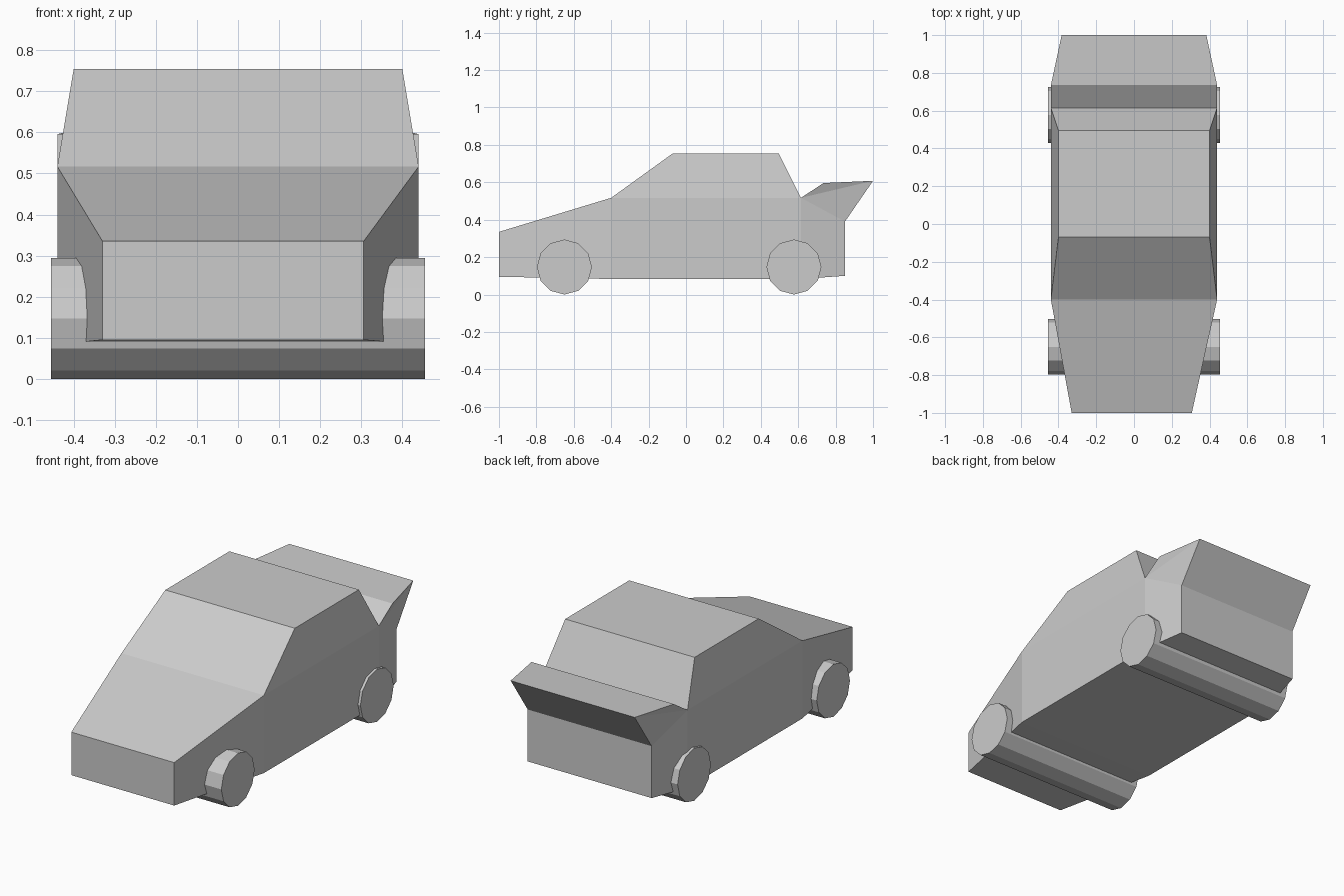
import bpy
import bmesh
from math import pi

cube = bpy.data.objects.get("Cube")
if cube:
    bpy.data.objects.remove(cube, do_unlink=True)

# Single flat grey for the whole model
grey = bpy.data.materials.new("plain_grey")
grey.use_nodes = True
colour = (0.6, 0.6, 0.6, 1)
grey.diffuse_color = colour
grey.node_tree.nodes["Principled BSDF"].inputs["Base Color"].default_value = colour


def make_body():
    # Side outline, walked nose to tail: name -> (y, z, half width, x shift)
    outline = {
        "nose_low": (-1, 0.095, 0.318, -0.012),
        "nose_top": (-1, 0.335, 0.318, -0.012),
        "bonnet_end": (-0.4, 0.517, 0.44, 0),
        "roof_front": (-0.07, 0.755, 0.4, 0),
        "roof_rear": (0.495, 0.755, 0.4, 0),
        "window_base": (0.615, 0.517, 0.44, 0),
        "spoiler_front": (0.735, 0.596, 0.44, 0),
        "spoiler_tip": (1, 0.608, 0.383, 0),
        "tail_top": (0.85, 0.39, 0.383, 0),
        "tail_low": (0.85, 0.1, 0.383, 0),
        "floor_rear": (0.615, 0.083, 0.44, 0),
        "floor_front": (-0.4, 0.083, 0.44, 0),
    }
    # Flat panels making up each flank
    panels = [
        ("nose_low", "nose_top", "bonnet_end", "floor_front"),
        ("bonnet_end", "roof_front", "roof_rear", "window_base"),
        ("floor_front", "bonnet_end", "window_base", "floor_rear"),
        ("window_base", "spoiler_front", "spoiler_tip"),
        ("window_base", "spoiler_tip", "tail_top"),
        ("window_base", "tail_top", "tail_low", "floor_rear"),
    ]
    bm = bmesh.new()
    sides = [
        {name: bm.verts.new((side * w + shift, y, z))
         for name, (y, z, w, shift) in outline.items()}
        for side in (-1, 1)
    ]
    right, left = sides
    for flank in sides:
        for panel in panels:
            bm.faces.new([flank[name] for name in panel])

    # Strips across the car between neighbouring outline points
    names = list(outline)
    for a, b in zip(names, names[1:] + names[:1]):
        bm.faces.new((right[a], left[a], left[b], right[b]))
    bmesh.ops.recalc_face_normals(bm, faces=bm.faces)

    mesh = bpy.data.meshes.new("car_body")
    bm.to_mesh(mesh)
    bm.free()
    mesh.materials.append(grey)
    bpy.context.collection.objects.link(bpy.data.objects.new("car_body", mesh))


def make_wheels(name, y):
    # One full-width twelve-sided roller forms both wheels of a pair
    bpy.ops.mesh.primitive_cylinder_add(
        vertices=12, radius=0.147, depth=0.91,
        location=(0, y, 0.147), rotation=(0, pi / 2, 0))
    wheels = bpy.context.object
    wheels.name = name
    wheels.data.materials.append(grey)


make_body()
make_wheels("front_wheels", -0.65)
make_wheels("rear_wheels", 0.577)
